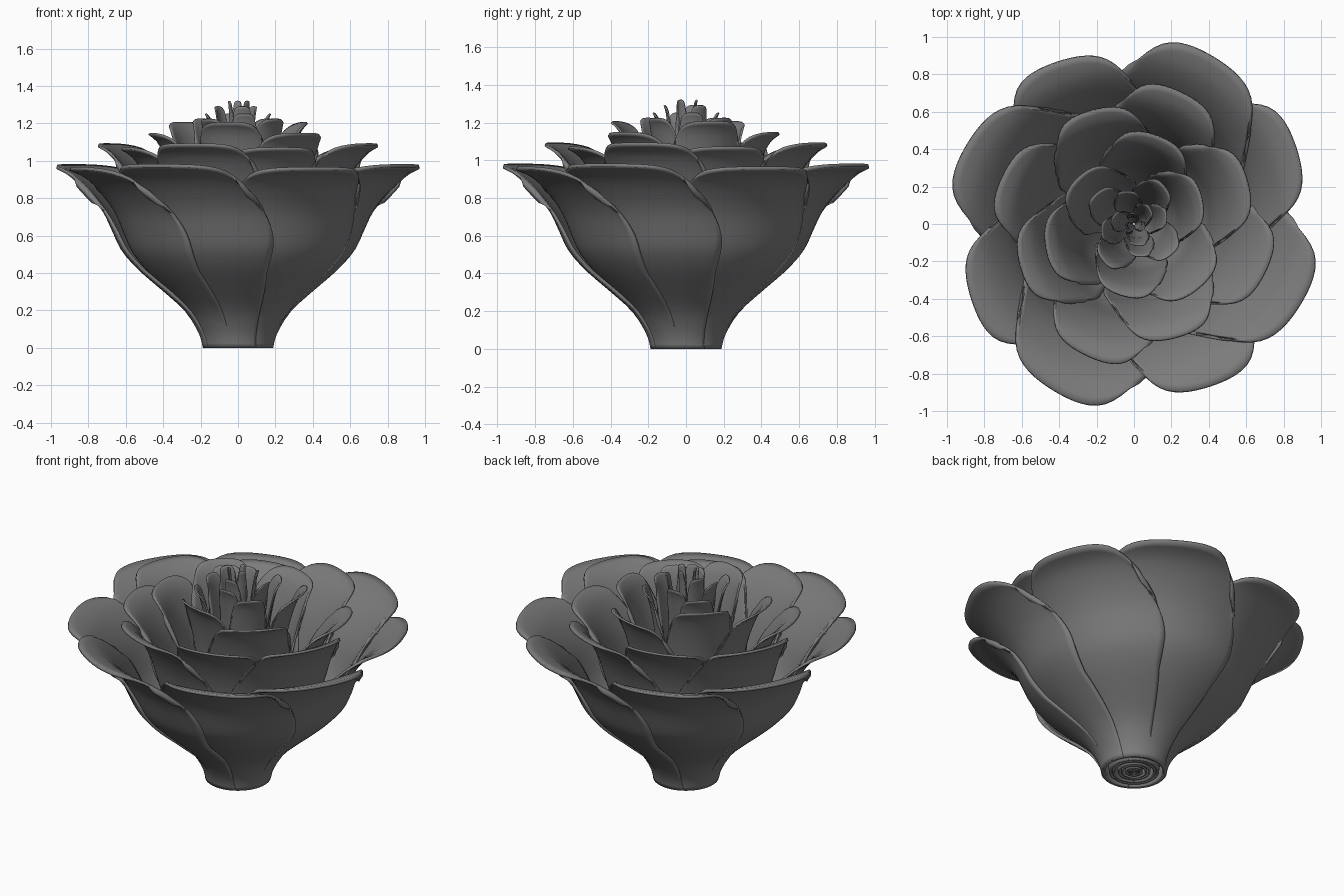
import bpy
import bmesh
from math import cos, sin, radians, pi

cube = bpy.data.objects.get("Cube")
if cube:
    bpy.data.objects.remove(cube, do_unlink=True)

grey = bpy.data.materials.new("petal_grey")
grey.use_nodes = True
colour = (0.2, 0.2, 0.2, 1)
grey.diffuse_color = colour
grey.node_tree.nodes["Principled BSDF"].inputs["Base Color"].default_value = colour

# Side profile of an outer petal: radius, height (both relative to the tip)
PROFILE = [(0.19, 0.0), (0.21, 0.08), (0.28, 0.20), (0.39, 0.31), (0.52, 0.43),
           (0.61, 0.54), (0.66, 0.65), (0.71, 0.76), (0.79, 0.87), (0.89, 0.96), (1.0, 1.0)]


def profile_at(t):
    """Smooth Catmull-Rom point on the profile."""
    n = len(PROFILE) - 1
    i = min(int(t * n), n - 1)
    f = t * n - i
    p = [PROFILE[max(0, min(n, i + k))] for k in (-1, 0, 1, 2)]
    return [0.5 * (2 * b + (c - a) * f + (2 * a - 5 * b + 4 * c - d) * f ** 2
                   + (3 * b - a - 3 * c + d) * f ** 3) for a, b, c, d in zip(*p)]


def petal(name, radius, height, angle, half_width, skew, thickness):
    """A curved petal with a rounded rim, twisted so one edge lies outside."""
    nu, nv = 24, 24
    bm = bmesh.new()
    rows = []
    for j in range(nv + 1):
        row = []
        for i in range(nu + 1):
            u = 2 * i / nu - 1
            v = j / nv
            t = v * (1 - 0.22 * abs(u) ** 3)
            r, z = profile_at(t)
            spread = half_width * (1.3 - 0.32 * min(1, v * 2)) * (1 - 0.33 * max(0, v - 0.65) ** 2 / 0.1225)
            a = radians(angle + u * spread)
            r *= radius * (1 + skew * u * min(1, v * 3))
            row.append(bm.verts.new((r * cos(a), r * sin(a), z * height)))
        rows.append(row)
    for low, high in zip(rows, rows[1:]):
        for i in range(nu):
            bm.faces.new((low[i], low[i + 1], high[i + 1], high[i]))
    mesh = bpy.data.meshes.new(name)
    bm.to_mesh(mesh)
    bm.free()
    mesh.materials.append(grey)
    mesh.shade_smooth()
    obj = bpy.data.objects.new(name, mesh)
    bpy.context.collection.objects.link(obj)
    solid = obj.modifiers.new("thickness", "SOLIDIFY")
    solid.thickness = thickness
    solid.offset = -1


# Whorls from outside in: name, count, radius, height, angle, half width, skew
WHORLS = [
    ("outer_petal", 4, 0.99, 0.965, 64, 44, 0.05),
    ("second_petal", 4, 0.96, 0.95, 25, 42, 0.06),
    ("third_petal", 4, 0.75, 1.08, 70, 44, 0.05),
    ("fourth_petal", 4, 0.65, 1.06, 20, 46, 0.05),
    ("fifth_petal", 3, 0.49, 1.14, 75, 54, 0.06),
    ("sixth_petal", 3, 0.39, 1.20, 20, 54, 0.08),
    ("inner_petal", 4, 0.26, 1.22, 50, 44, 0.10),
    ("bud_outer_petal", 4, 0.18, 1.25, 10, 44, 0.12),
    ("bud_middle_petal", 3, 0.12, 1.29, 40, 52, 0.14),
    ("bud_inner_petal", 3, 0.06, 1.32, 90, 52, 0.16),
]
for name, count, radius, height, angle, width, skew in WHORLS:
    for k in range(count):
        petal(f"{name}_{k + 1}", radius, height, angle + k * 360 / count,
              width, skew, 0.006 + 0.012 * radius)
